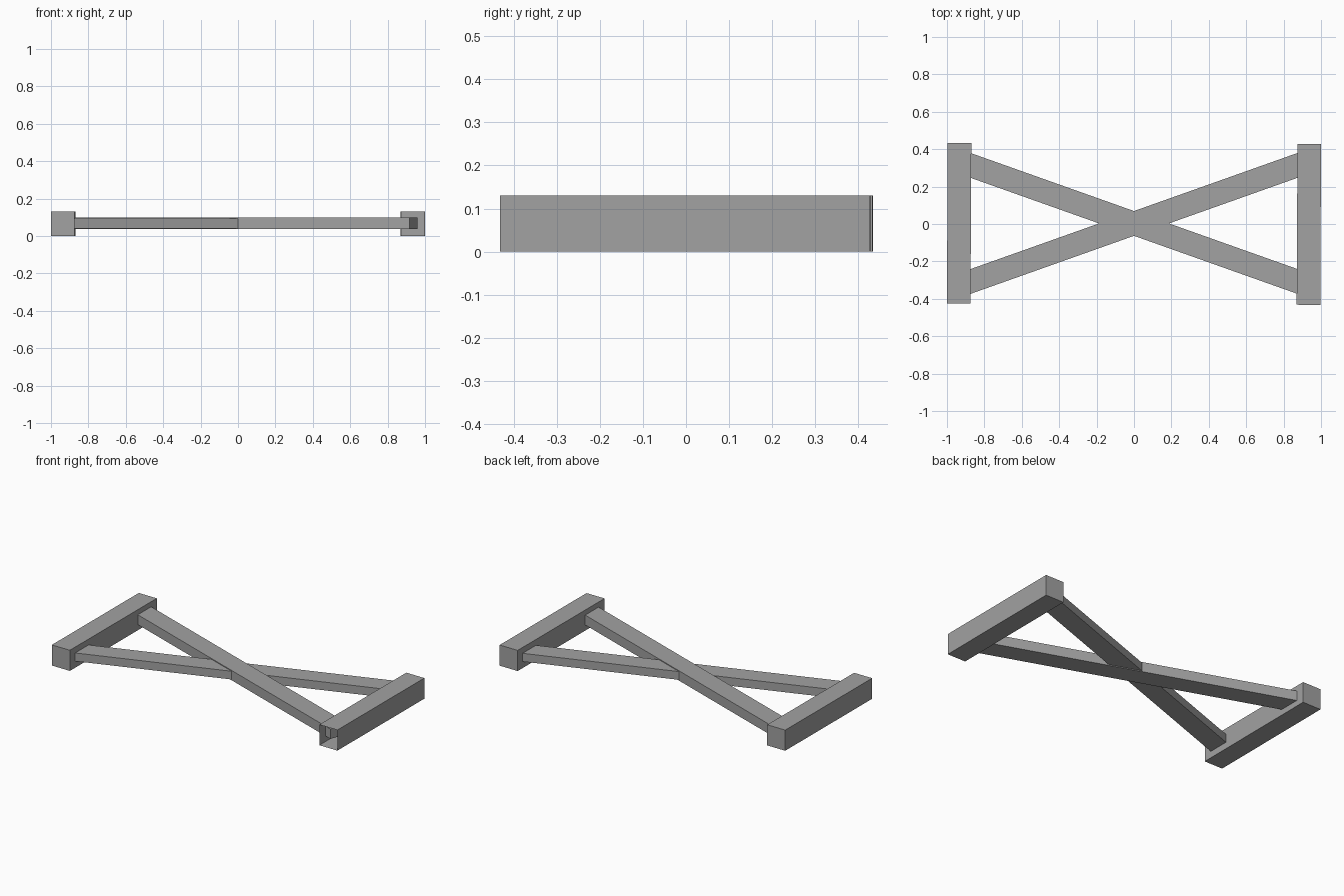
import bpy
import bmesh
from math import atan2
from mathutils import Matrix, Vector

cube = bpy.data.objects.get("Cube")
if cube:
    bpy.data.objects.remove(cube, do_unlink=True)

gray = bpy.data.materials.new("plain gray")
gray.use_nodes = True
color = (0.36, 0.36, 0.36, 1)
gray.diffuse_color = color
gray.node_tree.nodes["Principled BSDF"].inputs["Base Color"].default_value = color


def beam(name, size, center, angle, open_front=False):
    """Box beam turned about z, optionally without its front end."""
    bm = bmesh.new()
    bmesh.ops.create_cube(bm, size=1, matrix=Matrix.Diagonal((*size, 1)))
    if open_front:
        bm.normal_update()
        ends = [f for f in bm.faces if f.normal.y < -0.9]
        bmesh.ops.delete(bm, geom=ends, context='FACES')
    bm.transform(Matrix.Translation(Vector(center)) @ Matrix.Rotation(angle, 4, 'Z'))
    mesh = bpy.data.meshes.new(name)
    bm.to_mesh(mesh)
    bm.free()
    mesh.materials.append(gray)
    obj = bpy.data.objects.new(name, mesh)
    bpy.context.collection.objects.link(obj)
    return obj


# End beams, very slightly skewed; the left one is a shell open at the front
skew = -0.005
end_size = (0.126, 0.86, 0.13)
beam("right_end_beam", end_size, (-0.935, 0.004, 0.065), skew)
beam("left_end_beam", end_size, (0.935, -0.002, 0.065), skew, open_front=True)

# Crossed braces reaching into the end beams; one is a touch thinner
slope = atan2(0.355, 1)
beam("main_brace", (1.99, 0.125, 0.062), (0, 0.003, 0.067), -slope)
beam("cross_brace", (1.99, 0.125, 0.052), (0, 0.003, 0.067), slope)
